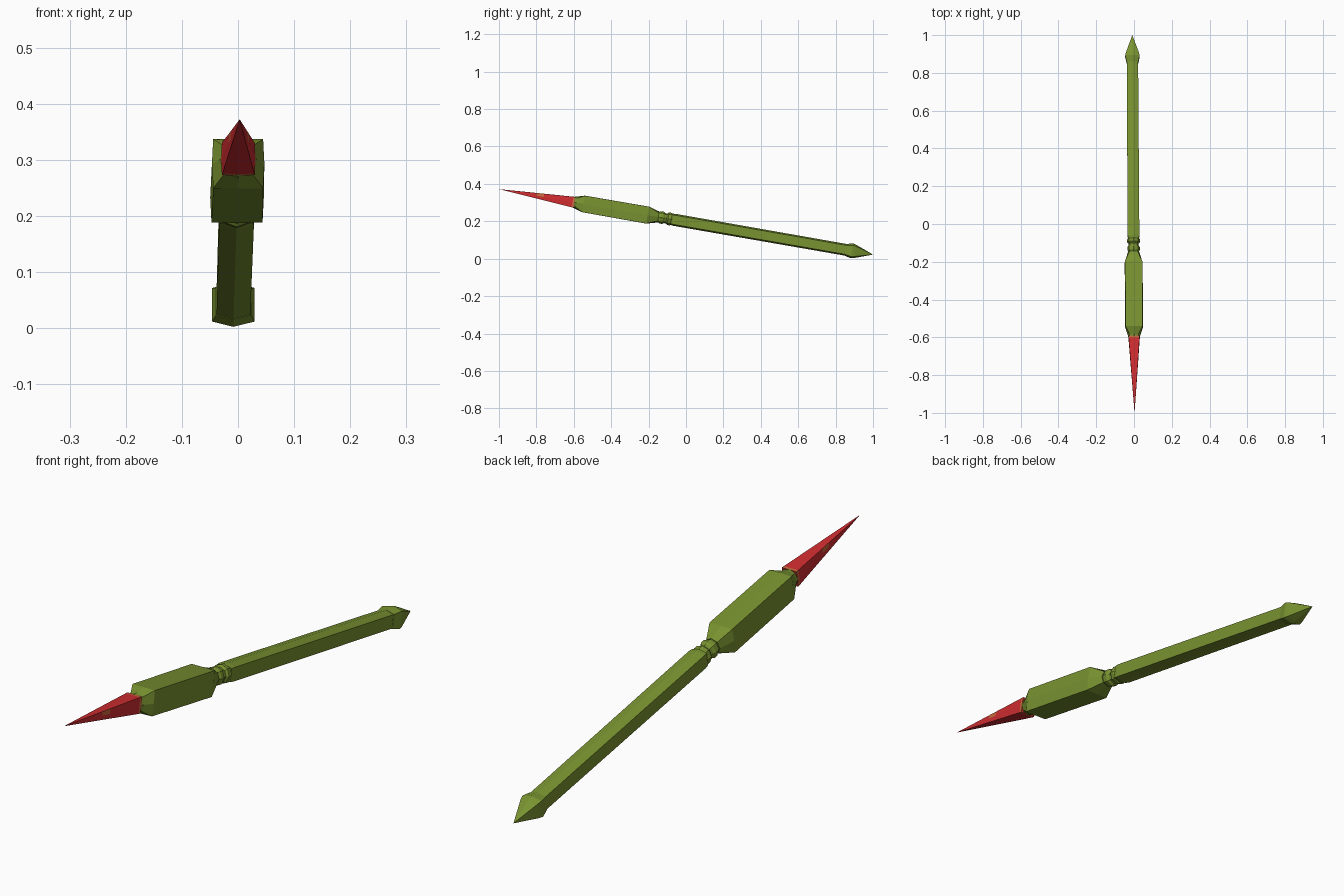
import bpy, bmesh, math
from mathutils import Vector

if "Cube" in bpy.data.objects:
    bpy.data.objects.remove(bpy.data.objects["Cube"])


def material(name, rgb):
    m = bpy.data.materials.new(name)
    m.diffuse_color = (*rgb, 1)
    m.use_nodes = True
    m.node_tree.nodes["Principled BSDF"].inputs["Base Color"].default_value = m.diffuse_color
    return m


GREEN = material("olive green", (0.19, 0.29, 0.03))
RED = material("red", (0.64, 0.026, 0.03))
ORANGE = material("dull orange", (0.58, 0.14, 0.045))

# Tilted centre line of the whole piece, as a function of y
AXIS = Vector((-0.006, 1, -0.175)).normalized()
SIDE = Vector((1, 0, 0))
UP = SIDE.cross(AXIS).normalized()


def centre(y):
    return Vector((-0.003 - 0.006 * y, y, 0.197 - 0.175 * y))


# Eight-point cross-sections, each (corner x, corner z, ridge z, side x)
def square(h):
    return (h, h, h * 1.01, h * 1.05)


def round8(r):
    return (r * 0.72, r * 0.72, r, r)


def hexa(r):
    return (r, r * 0.8, r * 1.05, r)


def loft(name, stations, mats, rule=None):
    """Skin rings along the axis; a section of None is a point."""
    bm = bmesh.new()
    rings = []
    for y, s in stations:
        c = centre(y)
        if s is None:
            rings.append([bm.verts.new(c)])
            continue
        a, b, r, d = s
        pts = [(d, 0), (a, b), (0, r), (-a, b), (-d, 0), (-a, -b), (0, -r), (a, -b)]
        rings.append([bm.verts.new(c + SIDE * u + UP * v) for u, v in pts])
    for i, (p, q) in enumerate(zip(rings, rings[1:])):
        for k in range(8):
            j = (k + 1) % 8
            if len(p) == 1:
                vs = [p[0], q[j], q[k]]
            elif len(q) == 1:
                vs = [p[k], p[j], q[0]]
            else:
                vs = [p[k], p[j], q[j], q[k]]
            f = bm.faces.new(vs)
            f.material_index = rule(i, k) if rule else 0
    for ring in (rings[0], rings[-1]):
        if len(ring) > 1:
            bm.faces.new(ring)
    bmesh.ops.recalc_face_normals(bm, faces=bm.faces[:])
    me = bpy.data.meshes.new(name)
    bm.to_mesh(me)
    bm.free()
    for m in mats:
        me.materials.append(m)
    ob = bpy.data.objects.new(name, me)
    bpy.context.collection.objects.link(ob)
    return ob


# Red spike with an orange base band and a small spot on either side
def spike_size(y):
    return square(0.029 * (y + 1.0) / 0.4)


def spike_colour(i, k):
    if i == 4:
        return 1
    return 1 if i == 2 and k in (0, 3) else 0


loft("spike",
     [(-1.0, None)] + [(y, spike_size(y)) for y in (-0.9, -0.80, -0.76, -0.607, -0.596)],
     [RED, ORANGE], spike_colour)

# Square block that narrows at both ends
loft("head_block",
     [(-0.598, round8(0.031)), (-0.585, round8(0.034)), (-0.548, square(0.0445)),
      (-0.205, square(0.0455)), (-0.148, round8(0.030))], [GREEN])

# Turned neck with two beads
loft("neck",
     [(-0.15, round8(0.027)), (-0.137, round8(0.033)), (-0.122, round8(0.033)),
      (-0.114, round8(0.027)), (-0.104, round8(0.027)), (-0.096, round8(0.034)),
      (-0.082, round8(0.034)), (-0.074, round8(0.029))], [GREEN])

# Long faceted shaft
loft("shaft", [(-0.078, hexa(0.029)), (-0.062, hexa(0.031)), (0.865, hexa(0.030))], [GREEN])

# Pointed end cap
loft("end_cap",
     [(0.855, hexa(0.031)), (0.888, hexa(0.038)), (0.905, hexa(0.034)), (1.0, None)], [GREEN])
